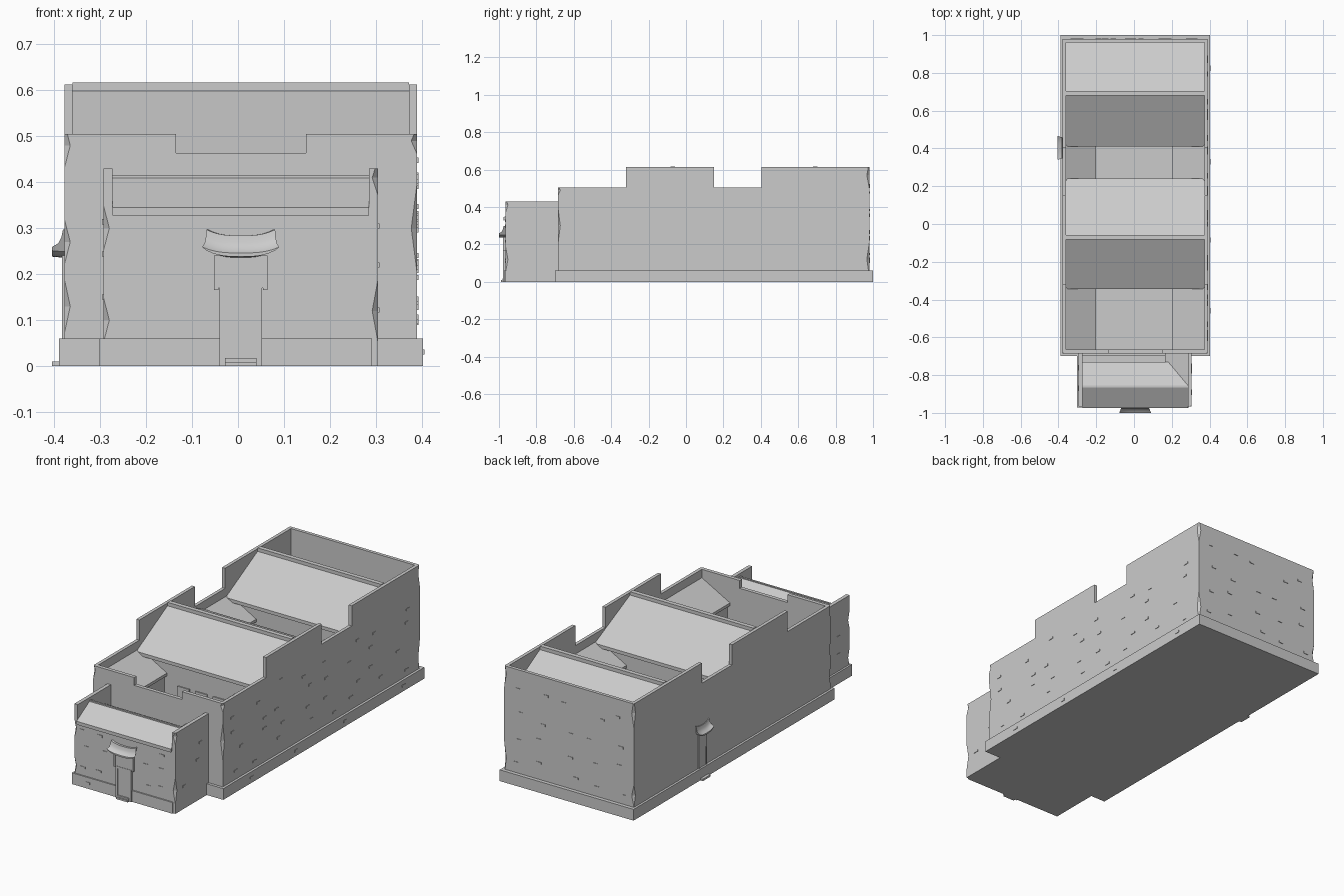
import bpy, bmesh, math, random
from mathutils import Matrix, Vector

if "Cube" in bpy.data.objects:
    bpy.data.objects.remove(bpy.data.objects["Cube"])
random.seed(4)


def make_object(name, bm):
    bmesh.ops.recalc_face_normals(bm, faces=bm.faces)
    me = bpy.data.meshes.new(name)
    bm.to_mesh(me)
    bm.free()
    ob = bpy.data.objects.new(name, me)
    bpy.context.collection.objects.link(ob)
    return ob


def prism(name, pts, axis, a, b):
    """Extrude a 2D outline along an axis from a to b."""
    place = {'x': lambda p, t: (t, p[0], p[1]),
             'y': lambda p, t: (p[0], t, p[1]),
             'z': lambda p, t: (p[0], p[1], t)}[axis]
    bm = bmesh.new()
    lo = [bm.verts.new(place(p, a)) for p in pts]
    hi = [bm.verts.new(place(p, b)) for p in pts]
    bm.faces.new(lo)
    bm.faces.new(hi[::-1])
    for i in range(len(pts)):
        j = (i + 1) % len(pts)
        bm.faces.new((lo[i], lo[j], hi[j], hi[i]))
    return make_object(name, bm)


def box(name, x0, x1, y0, y1, z0, z1):
    return prism(name, [(x0, y0), (x1, y0), (x1, y1), (x0, y1)], 'z', z0, z1)


L, R = -0.378, 0.39          # outer faces of main side walls
LI, RI = -0.36, 0.372        # inner faces
AL, AR = -0.293, 0.305       # outer faces of the front annex

# Plinths and floors
box("main_plinth", -0.39, 0.403, -0.70, 1.0, 0, 0.06)
box("annex_floor", AL, AR, -0.965, -0.69, 0, 0.05)
box("annex_plinth", -0.303, AL + 0.585, -0.972, -0.95, 0, 0.06)
box("annex_side_plinth", -0.303, AL + 0.01, -0.972, -0.69, 0, 0.06)

# Chip cutters: stretched diamonds sitting on wall corners
bm = bmesh.new()
chips = [(L, -0.685, .13, .06), (L, -0.685, .48, .05), (L, .98, .12, .06),
         (L, .98, .56, .08), (R, -0.685, .30, .10), (R, -0.685, .49, .03),
         (R, .98, .12, .09), (R, .98, .57, .07), (L, -0.685, .27, .05),
         (AL, -0.965, .10, .05), (AR, -0.965, .12, .07), (AL, -0.965, .30, .05),
         (AR, -0.965, .41, .04)]
for x, y, z, h in chips:
    r = 0.013
    m = Matrix.Translation((x, y, z)) @ Matrix.Diagonal((r, r, h, 1))
    for s in (1, -1):
        bmesh.ops.create_cone(bm, cap_ends=False, segments=4, radius1=1, radius2=0,
                              depth=1, matrix=m @ Matrix.Diagonal((1, 1, s, 1))
                              @ Matrix.Translation((0, 0, 0.5)))
bmesh.ops.remove_doubles(bm, verts=bm.verts, dist=1e-4)
cutter = make_object("chip_cutter", bm)
cutter.hide_render = True
cutter.hide_viewport = True


def chip(ob):
    mod = ob.modifiers.new("chips", 'BOOLEAN')
    mod.operation, mod.object, mod.solver = 'DIFFERENCE', cutter, 'EXACT'


# Stepped main side walls
side = [(-0.685, 0.02), (0.98, 0.02), (0.98, 0.613), (0.405, 0.613), (0.405, 0.505),
        (0.15, 0.505), (0.15, 0.613), (-0.32, 0.613), (-0.32, 0.505), (-0.685, 0.505)]
chip(prism("left_wall", side, 'x', L, LI))
chip(prism("right_wall", side, 'x', RI, R))

# Front wall with lowered middle, and back wall
prism("front_wall", [(LI, 0.02), (RI, 0.02), (RI, 0.505), (0.148, 0.505), (0.148, 0.463),
                     (-0.135, 0.463), (-0.135, 0.505), (LI, 0.505)], 'y', -0.685, -0.665)
box("back_wall", LI, RI, 0.962, 0.98, 0.02, 0.613)

# Annex walls
chip(box("annex_left_wall", AL, AL + 0.02, -0.965, -0.684, 0, 0.43))
chip(box("annex_right_wall", AR - 0.02, AR, -0.965, -0.684, 0, 0.43))
box("annex_front_wall", AL + 0.02, AR - 0.02, -0.965, -0.945, 0, 0.35)


def hall(name, x0, x1, front, mid, back, eave, top, inset_f, inset_b):
    """Hall block with overhanging gable roof and a ridge strip."""
    t = 0.018
    prism(name + "_roof", [(front, eave - t), (front, eave), (mid, top), (back, eave),
                           (back, eave - t), (mid, top - t * 1.3)], 'x', x0, x1)
    f, b = front + inset_f, back - inset_b
    k = (top - eave) / (mid - front)
    prism(name + "_body", [(f, 0.03), (b, 0.03), (b, eave - t), (mid, top - t * 1.5),
                           (f, eave - t)], 'x', x0, x1)


hall("annex", AL + 0.02, AR - 0.02, -0.975, -0.86, -0.73, 0.345, 0.413, 0.012, 0.015)
box("annex_ridge", AL + 0.02, AR - 0.02, -0.866, -0.856, 0.40, 0.416)
for name, f, m, b in (("middle_hall", -0.345, -0.07, 0.24), ("rear_hall", 0.41, 0.692, 0.963)):
    hall(name, LI, RI, f, m, b, 0.455, 0.605, 0.03, 0.03)
    box(name + "_ridge", LI, RI, m - 0.012, m + 0.012, 0.585, 0.617)
    # courtyard doors of the hall
    for i, cx in enumerate((-0.1, 0.006, 0.11)):
        box(f"{name}_door_{i}", cx - 0.035, cx + 0.035, f + 0.024, f + 0.04, 0.06, 0.32)


def side_room(name, wall_x, eave_x, y0, y1, top, eave):
    """Lean-to along a side wall, roof falling towards the courtyard."""
    d = 0.015 if eave_x < wall_x else -0.015
    prism(name, [(wall_x, 0.03), (wall_x, top), (eave_x, eave), (eave_x, eave - 0.015),
                 (eave_x + d, eave - 0.015), (eave_x + d, 0.03)], 'y', y0, y1)


for tag, y0, y1 in (("front", -0.666, -0.31), ("rear", 0.21, 0.445)):
    side_room(tag + "_left_room", LI, -0.20, y0, y1, 0.46, 0.37)
    side_room(tag + "_right_room", RI, 0.205, y0, y1, 0.46, 0.37)
side_room("annex_side_room", AR - 0.02, 0.165, -0.86, -0.684, 0.410, 0.335)


def gate(name, mat, w, board):
    """Door frame, steps and upturned canopy; local front is -y, wall at y=0."""
    parts = [box("frame_left", -.046 * w, -.034 * w, -.012, .005, 0, .17),
             box("frame_right", .034 * w, .046 * w, -.012, .005, 0, .17),
             box("lintel", -.034 * w, .034 * w, -.012, .005, .158, .17),
             box("door", -.035 * w, .035 * w, -.009, .005, 0, .16),
             box("lower_step", -.034 * w, .034 * w, -.024, .005, 0, .009),
             box("upper_step", -.034 * w, .034 * w, -.016, .005, .009, .017)]
    if board:
        parts += [box("board", -.048, .048, -.010, .005, .17, .24),
                  box("board_left_post", -.058, -.048, -.013, .005, .165, .24),
                  box("board_right_post", .048, .058, -.013, .005, .165, .24)]
    else:
        parts += [box("upper_panel", -.046 * w, .046 * w, -.012, .005, .17, .24)]
    # canopy: a curved section swept sideways, rising at both ends
    section = [(.004, .284), (-.010, .284), (-.013, .268), (-.020, .254), (-.034, .246),
               (-.034, .238), (-.012, .236), (.004, .236)]
    bm = bmesh.new()
    rings = []
    for i in range(13):
        t = i / 6 - 1
        lift = 0.013 * abs(t) ** 3
        ring = []
        for y, z in section:
            flare = 0.071 + 0.013 * max(0, -y) / .034
            if z < .24:
                flare -= 0.01
            ring.append(bm.verts.new((t * flare * w, y, z + lift)))
        rings.append(ring)
    for a, b in zip(rings, rings[1:]):
        for j in range(len(section)):
            k = (j + 1) % len(section)
            bm.faces.new((a[j], a[k], b[k], b[j]))
    bm.faces.new(rings[0])
    bm.faces.new(rings[-1])
    canopy = make_object("canopy", bm)
    for p in canopy.data.polygons:
        p.use_smooth = len(p.vertices) == 4
    canopy.data.set_sharp_from_angle(angle=math.radians(35))
    for p in parts + [canopy]:
        p.data.transform(mat)
        p.name = name + "_" + p.name


gate("front_gate", Matrix.Translation((0.006, -0.966, 0)), 1.0, True)
gate("side_gate", Matrix.Translation((L + 0.007, 0.403, 0))
     @ Matrix.Rotation(-math.pi / 2, 4, 'Z'), 0.75, False)
box("side_gate_threshold", -0.405, L, 0.37, 0.436, 0, 0.01)

# Scattered bricks standing just proud of the walls
bm = bmesh.new()


def brick(x, y, z, along_x):
    s = (.028, .005, .011) if along_x else (.005, .028, .011)
    bmesh.ops.create_cube(bm, size=1, matrix=Matrix.Translation((x, y, z))
                          @ Matrix.Diagonal((*s, 1)))


def j(a):
    return random.uniform(-a, a)


brick(-0.21, -0.972, 0.03, True)
for row in range(4):
    for c in range(5):
        brick(-0.3 + c * .15 + j(.04), .98, .13 + row * .12 + j(.03), True)
    for c in range(8):
        y, z = -0.58 + c * .2 + j(.06), .12 + row * .1 + j(.03)
        brick(R, y, z, False)
for z in (.12, .22, .31):
    for x in (-.23, -.13, .14, .24):
        brick(x + j(.02), -0.965, z + j(.02), True)
    for x in (AL, AR):
        brick(x, -0.83 + j(.08), z + j(.03), False)
for y in (-.5, -.1, .3, .8):
    brick(.403, y + j(.05), .03, False)
make_object("raised_bricks", bm)
